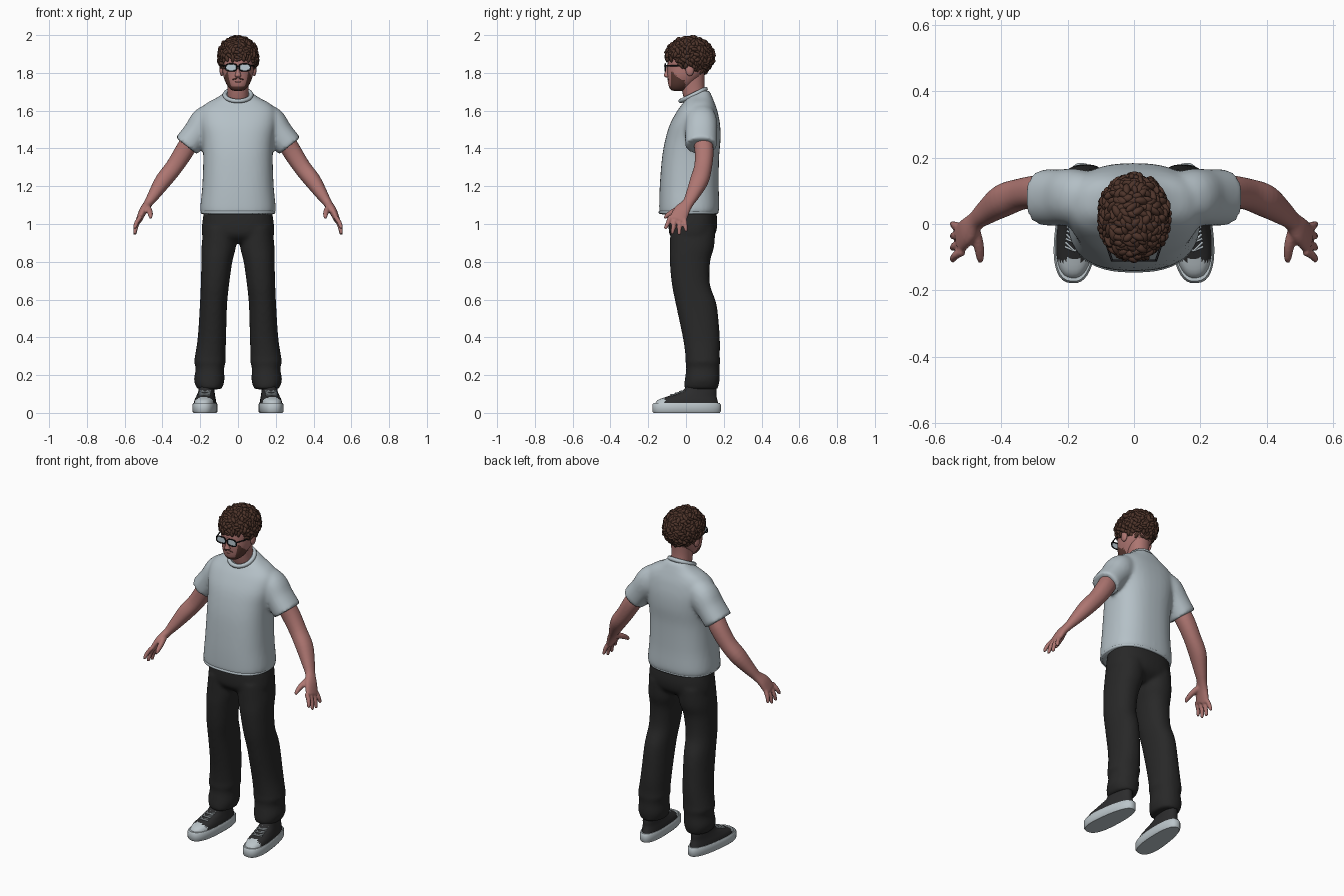
import bpy, bmesh, math, random
from mathutils import Matrix, Vector

cube = bpy.data.objects.get("Cube")
if cube:
    bpy.data.objects.remove(cube, do_unlink=True)
random.seed(4)


def material(name, r, g, b):
    m = bpy.data.materials.new(name)
    m.use_nodes = True
    m.diffuse_color = (r, g, b, 1)
    node = next(n for n in m.node_tree.nodes if n.type == 'BSDF_PRINCIPLED')
    node.inputs["Base Color"].default_value = (r, g, b, 1)
    node.inputs["Roughness"].default_value = 0.8
    return m


SHIRT = material("shirt grey", .46, .53, .57)
TROUSER = material("trouser black", .021, .021, .021)
SKIN = material("skin", .42, .18, .165)
HAIR = material("hair brown", .075, .034, .023)
BEARD = material("beard brown", .11, .045, .035)
RUBBER = material("white rubber", .5, .56, .59)
CANVAS = material("black canvas", .025, .025, .026)
LENS = material("lens blue grey", .5, .6, .66)
FRAME = material("frame black", .01, .01, .012)


def spline(rows, k):
    """Catmull-Rom interpolation of rows of numbers."""
    out = []
    for i in range(len(rows) - 1):
        a, b, c, d = (rows[max(0, min(len(rows) - 1, i + j))] for j in (-1, 0, 1, 2))
        for t in (j / k for j in range(k)):
            out.append([q + .5 * t * (r - p + t * (2*p - 5*q + 4*r - s + t * (3*(q - r) + s - p)))
                        for p, q, r, s in zip(a, b, c, d)])
    return out + [list(rows[-1])]


def loft(bm, rows, k=4, n=28, power=2.2, flat=True):
    """Skin closed rings (x, y, z, radius, radius), level or square to the path."""
    rows = spline(rows, k)
    rings = []
    for i, (x, y, z, ra, rb) in enumerate(rows):
        u, v = Vector((1, 0, 0)), Vector((0, 1, 0))
        if not flat:
            p, q = rows[max(i - 1, 0)], rows[min(i + 1, len(rows) - 1)]
            t = (Vector(q[:3]) - Vector(p[:3])).normalized()
            v = (v - t * v.dot(t)).normalized()
            u = v.cross(t)
        ring = []
        for j in range(n):
            a = math.tau * j / n
            c, s = math.cos(a), math.sin(a)
            c = math.copysign(abs(c) ** (2 / power), c)
            s = math.copysign(abs(s) ** (2 / power), s)
            ring.append(bm.verts.new(Vector((x, y, z)) + u * ra * c + v * rb * s))
        rings.append(ring)
    for a, b in zip(rings, rings[1:]):
        for j in range(n):
            bm.faces.new((a[j - 1], a[j], b[j], b[j - 1]))
    bm.faces.new(rings[0])
    bm.faces.new(rings[-1])


def blob(bm, pos, scale, rot=None, level=3):
    m = Matrix.Translation(pos) @ (rot or Matrix()) @ Matrix.Diagonal((*scale, 1))
    bmesh.ops.create_icosphere(bm, subdivisions=level, radius=1, matrix=m)


def finish(name, bm, mats, rule=None, voxel=0, smooth=0, mirror=False):
    bmesh.ops.recalc_face_normals(bm, faces=bm.faces[:])
    for f in bm.faces:
        f.smooth = len(f.verts) < 6
        if rule:
            f.material_index = rule(f.calc_center_median())
    me = bpy.data.meshes.new(name)
    bm.to_mesh(me)
    bm.free()
    for m in mats:
        me.materials.append(m)
    ob = bpy.data.objects.new(name, me)
    bpy.context.collection.objects.link(ob)
    if mirror:
        ob.modifiers.new("mirror", 'MIRROR').use_mirror_merge = False
    if voxel:
        r = ob.modifiers.new("fuse", 'REMESH')
        r.mode, r.voxel_size, r.use_smooth_shade = 'VOXEL', voxel, True
        s = ob.modifiers.new("soften", 'SMOOTH')
        s.factor, s.iterations = .5, smooth
    return ob


def wire(name, points, depth, mat, cyclic=False):
    cu = bpy.data.curves.new(name, 'CURVE')
    cu.dimensions, cu.bevel_depth, cu.bevel_resolution = '3D', depth, 2
    cu.use_fill_caps = True
    sp = cu.splines.new('POLY')
    sp.points.add(len(points) - 1)
    for p, co in zip(sp.points, points):
        p.co = (*co, 1)
    sp.use_cyclic_u = cyclic
    cu.materials.append(mat)
    ob = bpy.data.objects.new(name, cu)
    bpy.context.collection.objects.link(ob)


def oval(n=32):
    return [(math.cos(math.tau * i / n), math.sin(math.tau * i / n)) for i in range(n)]


# Shirt: torso and sleeves fused together
bm = bmesh.new()
loft(bm, [(0, .012, 1.05, .19, .15), (0, .017, 1.08, .2, .159), (0, .017, 1.2, .189, .156),
          (0, .024, 1.35, .184, .151), (0, .037, 1.45, .19, .146), (0, .048, 1.53, .203, .132),
          (0, .06, 1.6, .2, .106), (0, .068, 1.64, .165, .084), (0, .073, 1.67, .11, .067),
          (0, .09, 1.705, .06, .035)], n=40, power=2.5)
for s in (1, -1):
    loft(bm, [(s * .11, .075, 1.58, .07, .07), (s * .17, .08, 1.54, .083, .085),
              (s * .22, .08, 1.48, .073, .085), (s * .273, .08, 1.413, .073, .085)], flat=False)
finish("shirt", bm, [SHIRT], voxel=.011, smooth=5)
wire("shirt_collar", [(.07 * c, .038 + .066 * s, 1.683 + .032 * s) for c, s in oval()], .012, SHIRT, True)
wire("shirt_hem", [(.189 * math.copysign(abs(c) ** .8, c), .013 + .15 * math.copysign(abs(s) ** .8, s), 1.062)
                   for c, s in oval(48)], .009, SHIRT, True)

# Trousers: hips and two legs fused together
bm = bmesh.new()
loft(bm, [(0, .036, 1.08, .178, .122), (0, .037, 1.0, .19, .129), (0, .033, .94, .19, .118),
          (0, .03, .9, .16, .07)], n=36, power=2.4)
for s in (1, -1):
    loft(bm, [(s * x, y, z, a, b) for x, y, z, a, b in (
        (.095, .036, .98, .088, .12), (.102, .032, .88, .091, .117), (.112, .021, .8, .082, .107),
        (.122, .026, .68, .075, .101), (.13, .055, .57, .072, .108), (.138, .081, .4, .075, .098),
        (.147, .088, .3, .081, .091), (.149, .089, .27, .084, .092), (.149, .089, .235, .075, .088),
        (.152, .086, .18, .081, .092), (.152, .082, .15, .075, .092), (.15, .08, .125, .064, .088))])
finish("trousers", bm, [TROUSER], voxel=.011, smooth=4)

# Arms with hands
bm = bmesh.new()
loft(bm, [(.24, .085, 1.46, .05, .05), (.285, .096, 1.385, .05, .05), (.34, .09, 1.3, .046, .047),
          (.395, .07, 1.23, .044, .049), (.445, .035, 1.155, .032, .037), (.475, .01, 1.11, .023, .03),
          (.502, -.022, 1.07, .021, .042), (.525, -.045, 1.02, .016, .046)], flat=False)
for base, tip, low in ((-.083, -.107, .98), (-.058, -.072, .955), (-.033, -.036, .95), (-.01, 0, .968)):
    loft(bm, [(.515, base, 1.04, .012, .012), (.537, (base + tip) / 2, (1.035 + low) / 2, .012, .012),
              (.546, tip, low, .0095, .0095), (.546, tip, low - .008, .005, .005)], n=12, flat=False)
loft(bm, [(.482, -.015, 1.09, .018, .018), (.468, -.062, 1.068, .016, .016),
          (.463, -.1, 1.045, .012, .012), (.463, -.113, 1.03, .007, .007)], n=12, flat=False)
finish("arms_and_hands", bm, [SKIN], voxel=.0055, smooth=3, mirror=True)

# Head with a bearded jaw
bm = bmesh.new()
loft(bm, [(0, -.04, 1.705, .02, .025), (0, -.038, 1.713, .04, .045), (0, -.025, 1.74, .061, .069),
          (0, -.005, 1.785, .078, .093), (0, .012, 1.83, .084, .11), (0, .022, 1.88, .088, .115),
          (0, .022, 1.93, .075, .1), (0, .022, 1.965, .04, .05)], k=8, n=56)
finish("head", bm, [SKIN, BEARD],
       rule=lambda c: int(c.z < 1.728 or (-.078 < c.y < -.005 and c.z < 1.775 - .8 * min(c.y, -.02) - .03)))
bm = bmesh.new()
loft(bm, [(0, .065, 1.62, .062, .06), (0, .045, 1.68, .056, .06), (0, .035, 1.74, .056, .062),
          (0, .03, 1.8, .06, .07)])
finish("neck", bm, [SKIN])
bm = bmesh.new()
loft(bm, [(0, -.094, 1.775, .01, .01), (0, -.1, 1.784, .017, .017), (0, -.1, 1.797, .013, .014),
          (0, -.095, 1.82, .009, .012), (0, -.092, 1.845, .008, .008)], n=16)
finish("nose", bm, [SKIN])
bm = bmesh.new()
blob(bm, (.086, .02, 1.815), (.012, .022, .032))
finish("ears", bm, [SKIN], mirror=True)
bm = bmesh.new()
blob(bm, (.013, -.092, 1.769), (.018, .007, .004), Matrix.Rotation(.25, 4, 'Y'))
blob(bm, (0, -.09, 1.752), (.021, .007, .004))
finish("moustache_and_mouth", bm, [BEARD], mirror=True)

# Curly hair: a cap covered in overlapping curls
centre, size = Vector((0, .02, 1.885)), Vector((.099, .122, .1))


def hairline(y):
    return 1.872 if y < -.05 else 1.825 if y < 0 else 1.77


bm = bmesh.new()
blob(bm, centre, size * .99, level=4)
low = [v for v in bm.verts if v.co.z < hairline(v.co.y)]
bmesh.ops.delete(bm, geom=low, context='VERTS')
count = 420
for i in range(count):
    h = 1 - 2 * (i + .5) / count
    a = i * math.pi * (3 - math.sqrt(5))
    r = math.sqrt(1 - h * h)
    d = Vector((r * math.cos(a), r * math.sin(a), h))
    p = centre + d * size * random.uniform(.95, 1.04)
    if p.z < hairline(p.y):
        continue
    turn = d.to_track_quat('Z', 'Y').to_matrix().to_4x4()
    turn = turn @ Matrix.Rotation(random.uniform(0, math.tau), 4, 'Z') @ Matrix.Rotation(random.uniform(-.5, .5), 4, 'Y')
    blob(bm, p, (random.uniform(.017, .025), random.uniform(.008, .013), random.uniform(.01, .015)), turn, level=2)
finish("curly_hair", bm, [HAIR])

# Glasses
for side, s in (("left", 1), ("right", -1)):
    rim = [(s * .036 + .03 * math.copysign(abs(c) ** .7, c), -.11, 1.829 + .019 * math.copysign(abs(q) ** .7, q))
           for c, q in oval()]
    wire(side + "_glasses_rim", rim, .0035, FRAME, True)
    wire(side + "_glasses_arm", [(s * .066, -.11, 1.838), (s * .083, -.06, 1.838), (s * .093, .03, 1.833)],
         .0035, FRAME)
    bm = bmesh.new()
    bm.faces.new([bm.verts.new(p) for p in rim])
    finish(side + "_lens", bm, [LENS])
wire("glasses_bridge", [(-.008, -.11, 1.833), (0, -.114, 1.836), (.008, -.11, 1.833)], .003, FRAME)

# Shoes, turned slightly outwards
for side, s in (("left", 1), ("right", -1)):
    place = Matrix.Translation((s * .172, .003, 0)) @ Matrix.Rotation(s * .09, 4, 'Z')

    def fit(co):
        return place @ Vector((co[0] * (.95 - .7 * co[1]), co[1], co[2]))

    bm = bmesh.new()
    loft(bm, [(0, 0, 0, .06, .176), (0, 0, .008, .066, .182), (0, 0, .043, .066, .182),
              (0, 0, .052, .061, .176)], k=1, n=40, power=2.5)
    for v in bm.verts:
        v.co = fit(v.co)
    finish(side + "_shoe_sole", bm, [RUBBER])
    bm = bmesh.new()
    loft(bm, [(0, 0, .04, .061, .172), (0, .006, .068, .057, .158), (0, .033, .09, .051, .126),
              (0, .067, .115, .046, .092), (0, .083, .155, .043, .073)], n=40, power=2.4)
    for v in bm.verts:
        v.co = fit(v.co)
    finish(side + "_shoe_upper", bm, [CANVAS, RUBBER], rule=lambda c: int(c.y < -.108))
    for i in range(4):
        y = -.09 + .024 * i
        z = .092 + .36 * (y + .09)
        for t in (1, -1):
            wire(f"{side}_lace_{i}_{t}", [fit(p) for p in ((-.03 * t, y + .016, z), (0, y + .006, z + .004),
                                                          (.03 * t, y + .03, z + .006))], .0035, RUBBER)

# Turn the wires into meshes
bpy.ops.object.select_all(action='DESELECT')
for ob in [o for o in bpy.context.collection.objects if o.type == 'CURVE']:
    ob.select_set(True)
    bpy.context.view_layer.objects.active = ob
bpy.ops.object.convert(target='MESH')
